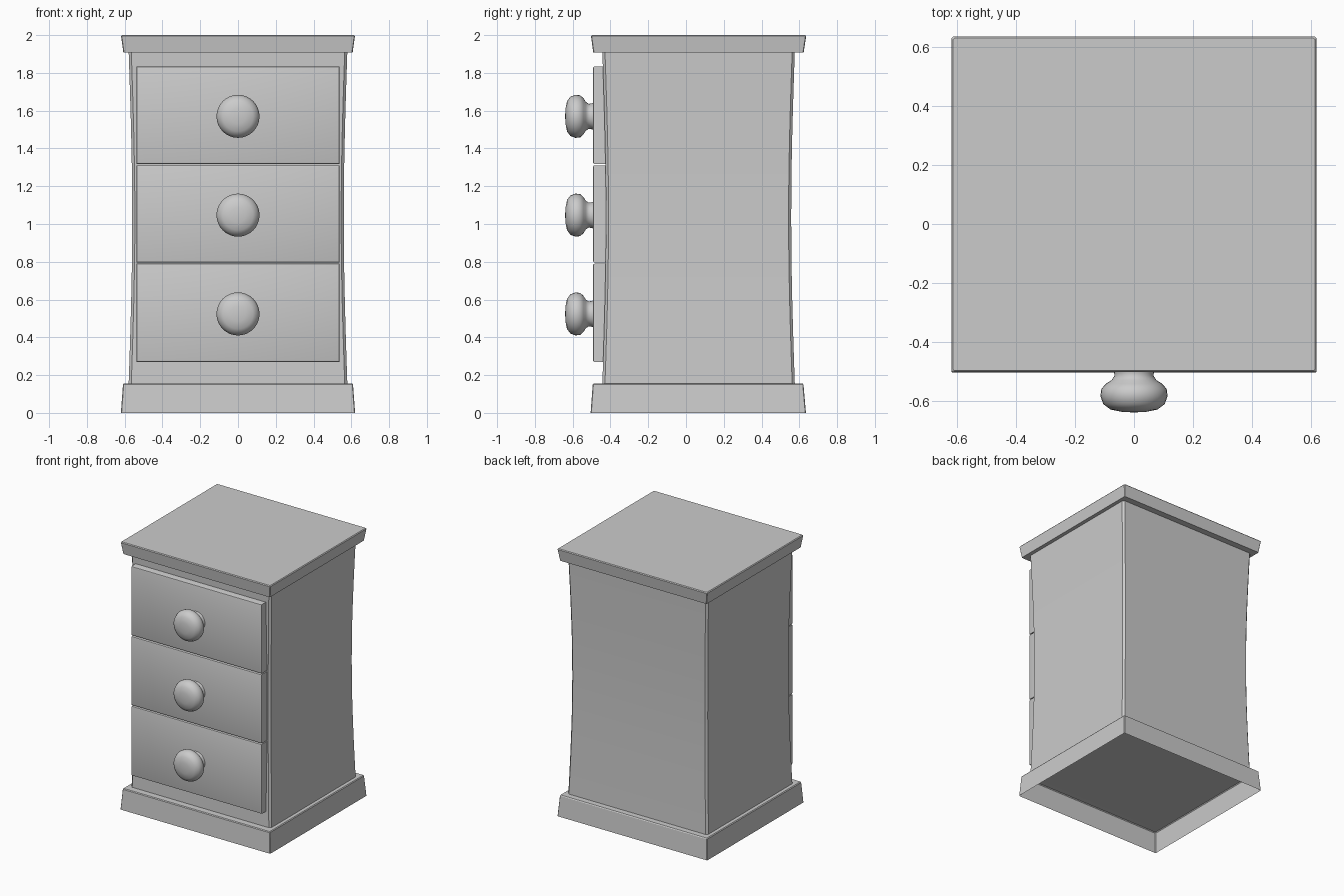
import bpy, bmesh, math

if "Cube" in bpy.data.objects:
    bpy.data.objects.remove(bpy.data.objects["Cube"])


def finish(name, bm, angle=30):
    bmesh.ops.recalc_face_normals(bm, faces=bm.faces)
    mesh = bpy.data.meshes.new(name)
    bm.to_mesh(mesh)
    bm.free()
    ob = bpy.data.objects.new(name, mesh)
    bpy.context.collection.objects.link(ob)
    bpy.ops.object.select_all(action='DESELECT')
    ob.select_set(True)
    bpy.context.view_layer.objects.active = ob
    bpy.ops.object.shade_smooth_by_angle(angle=math.radians(angle))
    return ob


def loft(name, rings, c, bottom=True, top=True):
    """Stack of corner-cut rectangles: (half width, y front, y back, z)."""
    bm = bmesh.new()
    loops = []
    for x, y0, y1, z in rings:
        pts = [(-x + c, y0), (x - c, y0), (x, y0 + c), (x, y1 - c),
               (x - c, y1), (-x + c, y1), (-x, y1 - c), (-x, y0 + c)]
        loops.append([bm.verts.new((px, py, z)) for px, py in pts])
    for a, b in zip(loops, loops[1:]):
        for i in range(8):
            j = (i + 1) % 8
            bm.faces.new((a[i], a[j], b[j], b[i]))
    if bottom:
        bm.faces.new(loops[0])
    if top:
        bm.faces.new(loops[-1])
    return finish(name, bm)


def knob(name, z, segments=32):
    profile = [(0, -.64), (.04, -.638), (.08, -.63), (.104, -.612),
               (.114, -.585), (.111, -.56), (.096, -.543), (.076, -.53),
               (.066, -.515), (.068, -.50), (.074, -.485)]
    bm = bmesh.new()
    vs = [bm.verts.new((r, y, z)) for r, y in profile]
    es = [bm.edges.new(p) for p in zip(vs, vs[1:])]
    bmesh.ops.spin(bm, geom=vs + es, cent=(0, 0, z), axis=(0, 1, 0),
                   angle=2 * math.pi, steps=segments)
    bmesh.ops.remove_doubles(bm, verts=bm.verts, dist=1e-4)
    return finish(name, bm, 60)


def drawer_front(name, z0, z1):
    bm = bmesh.new()
    bmesh.ops.create_cube(bm, size=1)
    for v in bm.verts:
        v.co = (v.co.x * 1.076, v.co.y * .08 - .452,
                (z0 + z1) / 2 + v.co.z * (z1 - z0))
    edges = [e for e in bm.edges if all(v.co.y < -.48 for v in e.verts)]
    bmesh.ops.bevel(bm, geom=edges, offset=.008, segments=2, profile=.5,
                    affect='EDGES')
    return finish(name, bm)


# Hollow plinth with a ledge around the body
loft("plinth", [(.62, -.505, .635, 0), (.609, -.494, .622, .15),
                (.604, -.489, .617, .156), (.57, -.425, .56, .157)],
     .004, bottom=False, top=False)

# Waisted cabinet body with chamfered corners
z0, z1, n = .152, 1.915, 12
body = []
for i in range(n + 1):
    t = i / n
    w = .019 * math.sin(math.pi * t)
    body.append((.579 - w, -.443 + w, .576 - w, z0 + (z1 - z0) * t))
loft("cabinet_body", body, .014)

# Top slab, widening upwards
loft("top_slab", [(.607, -.491, .623, 1.908), (.619, -.503, .636, 1.994),
                  (.614, -.498, .631, 2.0)], .004)

# Three drawers with turned knobs
for i, (a, b) in enumerate([(.27, .79), (.796, 1.311), (1.318, 1.834)]):
    drawer_front(f"drawer_front_{i + 1}", a, b)
    knob(f"drawer_knob_{i + 1}", .524 + i * .523)
